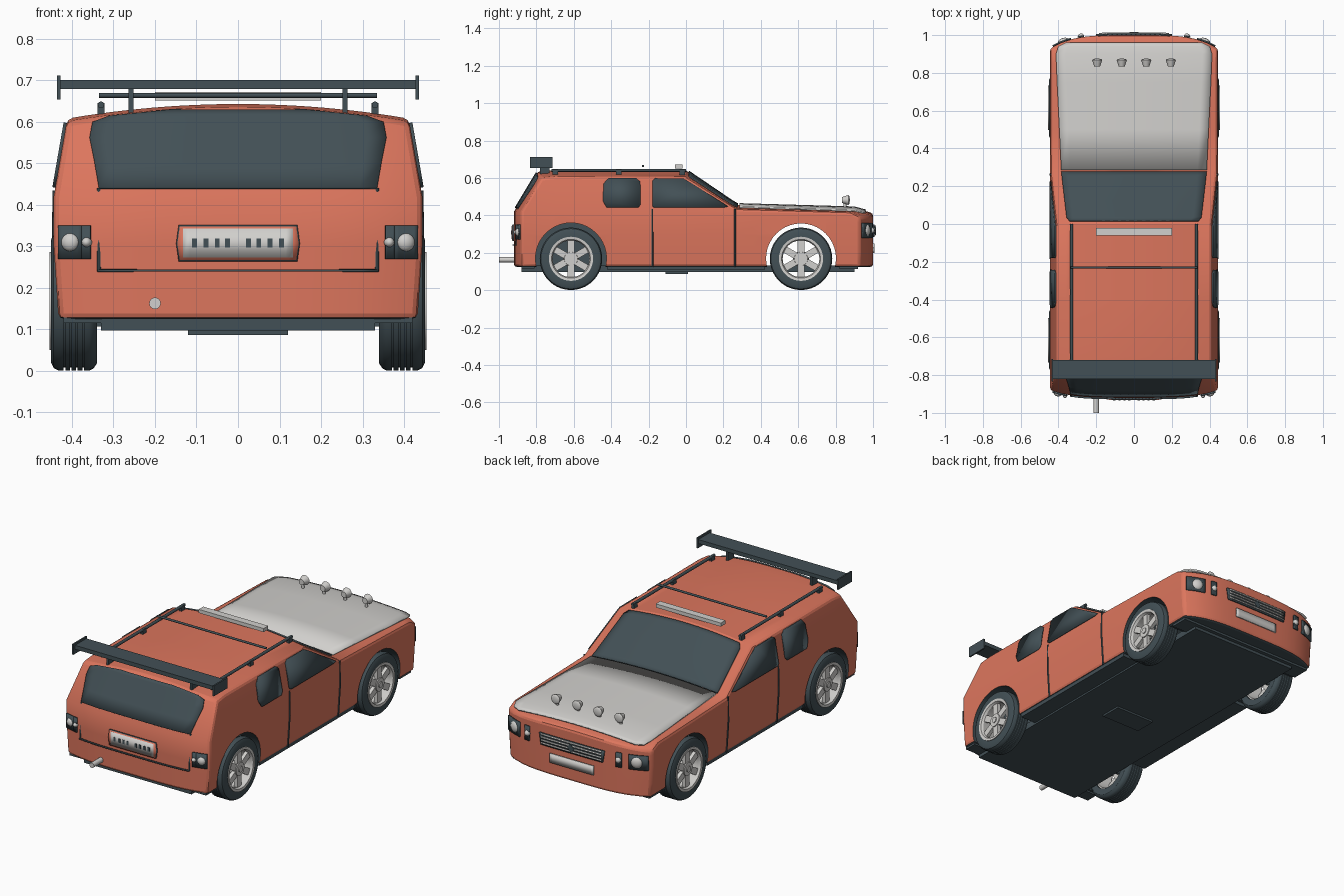
import bpy, bmesh, math
from mathutils import Matrix, Vector

if "Cube" in bpy.data.objects:
    bpy.data.objects.remove(bpy.data.objects["Cube"])


def material(name, rgb):
    m = bpy.data.materials.new(name)
    m.use_nodes = True
    m.diffuse_color = (*rgb, 1)
    m.node_tree.nodes["Principled BSDF"].inputs["Base Color"].default_value = (*rgb, 1)
    return m


ORANGE = material("orange paint", (0.72, 0.18, 0.11))
SLATE = material("dark slate", (0.055, 0.08, 0.092))
GREY = material("light grey", (0.64, 0.63, 0.61))


def select(ob):
    bpy.ops.object.select_all(action="DESELECT")
    ob.select_set(True)
    bpy.context.view_layer.objects.active = ob


def finish(name, bm, *mats, fix=True):
    if fix:
        bmesh.ops.recalc_face_normals(bm, faces=bm.faces)
    me = bpy.data.meshes.new(name)
    bm.to_mesh(me)
    bm.free()
    for m in mats:
        me.materials.append(m)
    ob = bpy.data.objects.new(name, me)
    bpy.context.collection.objects.link(ob)
    select(ob)
    bpy.ops.object.shade_smooth_by_angle(angle=math.radians(32))
    return ob


def box(name, center, size, mat, rot=Matrix()):
    bm = bmesh.new()
    bmesh.ops.create_cube(bm, size=1, matrix=Matrix.Translation(center) @ rot @ Matrix.Diagonal((*size, 1)))
    return finish(name, bm, mat)


def rod(name, a, b, r, mat, r2=None, seg=16):
    a, b = Vector(a), Vector(b)
    turn = (b - a).to_track_quat("Z", "Y").to_matrix().to_4x4()
    bm = bmesh.new()
    bmesh.ops.create_cone(bm, cap_ends=True, segments=seg, radius1=r, radius2=r2 or r,
                          depth=(b - a).length, matrix=Matrix.Translation((a + b) / 2) @ turn)
    return finish(name, bm, mat)


def ball(name, center, size, mat, angle=0):
    bm = bmesh.new()
    mtx = Matrix.Translation(center) @ Matrix.Rotation(angle, 4, "Z") @ Matrix.Diagonal((*size, 1))
    bmesh.ops.create_uvsphere(bm, u_segments=20, v_segments=12, radius=1, matrix=mtx)
    return finish(name, bm, mat)


def lathe(name, profile, side, y, z, mat, seg=40):
    """Closed (x, radius) profile turned about the axle."""
    bm = bmesh.new()
    rings = []
    for i in range(seg):
        a = math.tau * i / seg
        rings.append([bm.verts.new((side * x, y + r * math.cos(a), z + r * math.sin(a))) for x, r in profile])
    n = len(profile)
    for i in range(seg):
        p, q = rings[i], rings[(i + 1) % seg]
        for k in range(n):
            bm.faces.new((p[k], p[(k + 1) % n], q[(k + 1) % n], q[k]))
    return finish(name, bm, mat)


def table(t, pts):
    for (a, va), (b, vb) in zip(pts, pts[1:]):
        if t <= b:
            return va + (vb - va) * max(0, t - a) / (b - a)
    return pts[-1][1]


# Shape rules for the body
def width(z): return table(z, [(0.12, 0.432), (0.3, 0.444), (0.42, 0.444), (0.61, 0.411)])
def top(y): return table(y, [(-0.92, 0.6), (-0.7, 0.608), (0, 0.605), (0.27, 0.435), (0.9, 0.417), (1, 0.39)])
def crown(y): return table(y, [(0, 0.035), (0.27, 0.022), (1, 0.022)])
def roof_at(x, y): return (x, y, top(y) + crown(y) * (1 - (x / width(top(y))) ** 2))
def rear_at(x, z): return (x, -0.92 + 0.04 * (x / width(z)) ** 4 + 0.6 * max(0, z - 0.42), z)
def nose_at(x, z): return (x, 1 - 0.07 * (x / width(z)) ** 4, z)


# Body: a box grid shaped by the rules, then arches cut out
ys = [-0.92, -0.7, -0.4, 0, 0.27, 0.5, 0.75, 0.85, 0.9, 1]
NX, NZ = 16, 4


def place(i, j, k):
    u, y = 2 * i / NX - 1, ys[j]
    t = top(y)
    z = (0.125, 0.2, 0.3, min(0.42, t - 0.03), t)[k]
    x = u * width(z)
    if k == NZ:
        z += crown(y) * (1 - u * u)
    y -= 0.07 * u ** 4 * max(0, (y - 0.85) / 0.15)
    if j == 0:
        y += 0.04 * u ** 4 + 0.6 * max(0, z - 0.42)
    return x, y, z


bm = bmesh.new()
grid = {}


def vert(*key):
    if key not in grid:
        grid[key] = bm.verts.new(place(*key))
    return grid[key]


size = (NX, len(ys) - 1, NZ)
for axis in range(3):
    a, b = [d for d in range(3) if d != axis]
    for end in (0, size[axis]):
        for p in range(size[a]):
            for q in range(size[b]):
                corners = []
                for dp, dq in ((0, 0), (1, 0), (1, 1), (0, 1)):
                    key = [end] * 3
                    key[a], key[b] = p + dp, q + dq
                    corners.append(vert(*key))
                face = bm.faces.new(corners)
                face.material_index = int(axis == 2 and end == 0)
body = finish("body", bm, ORANGE, SLATE)
bev = body.modifiers.new("soft edges", "BEVEL")
bev.width, bev.segments, bev.limit_method, bev.angle_limit = 0.014, 2, "ANGLE", math.radians(50)
bpy.ops.object.modifier_apply(modifier=bev.name)
for x0, x1, y, r in ((-0.6, 0.6, 0.615, 0.187), (0.31, 0.6, -0.615, 0.19), (-0.6, -0.31, -0.615, 0.19)):
    cutter = rod("arch_cutter", (x0, y, 0.17), (x1, y, 0.17), r, SLATE, seg=40)
    cutter.hide_render = True
    select(body)
    cut = body.modifiers.new("arch", "BOOLEAN")
    cut.object, cut.operation, cut.solver, cut.material_mode = cutter, "DIFFERENCE", "EXACT", "TRANSFER"
    bpy.ops.object.modifier_apply(modifier=cut.name)
    bpy.data.objects.remove(cutter)
bpy.ops.object.shade_smooth_by_angle(angle=math.radians(32))


def plate(ob):
    m = ob.modifiers.new("thickness", "SOLIDIFY")
    m.thickness, m.offset = 0.008, 0
    return ob


def panel(name, rows, surface, lift, mat, cols=16):
    """Plate lying on a surface; rows are (position, x start, x end)."""
    bm = bmesh.new()
    lines = [[bm.verts.new(Vector(surface(a + (b - a) * c / cols, t)) + Vector(lift)) for c in range(cols + 1)]
             for t, a, b in rows]
    for p, q in zip(lines, lines[1:]):
        for c in range(cols):
            bm.faces.new((p[c], p[c + 1], q[c + 1], q[c]))
    return plate(finish(name, bm, mat))


def sym(rows): return [(t, -h, h) for t, h in rows]


UP, BACK, FORE = (0, 0, 0.005), (0, -0.004, 0), (0, 0.004, 0)
panel("hood", sym([(0.285, 0.385), (0.5, 0.395), (0.75, 0.407), (0.9, 0.413), (0.94, 0.4), (0.96, 0.36)]),
      roof_at, UP, GREY)
panel("windshield", sym([(0.015, 0.34), (0.035, 0.357), (0.12, 0.367), (0.25, 0.382), (0.275, 0.385)]),
      roof_at, UP, SLATE)
panel("rear_glass", sym([(0.44, 0.335), (0.5, 0.345), (0.56, 0.357), (0.598, 0.35), (0.613, 0.31), (0.628, 0.16)]),
      rear_at, BACK, SLATE)

# Tailgate seam, plate and its marks
panel("tailgate_seam", sym([(0.239, 0.338), (0.245, 0.338)]), rear_at, BACK, SLATE)
panel("plate_border", sym([(0.264, 0.143), (0.307, 0.149), (0.351, 0.143)]), rear_at, BACK, SLATE)
panel("plate_frame", sym([(0.267, 0.14), (0.307, 0.146), (0.348, 0.14)]), rear_at, (0, -0.006, 0), ORANGE)
panel("rear_plate", sym([(0.273, 0.132), (0.343, 0.132)]), rear_at, (0, -0.009, 0), GREY)
for x in (0.025, 0.05, 0.077, 0.105):
    for s in (-1, 1):
        box("plate_mark", (s * x, -0.932, 0.308), (0.012, 0.006, 0.022), SLATE)

# Grille and front plate
panel("grille", sym([(0.285, 0.19), (0.35, 0.2)]), nose_at, FORE, SLATE)
for n in range(4):
    z = 0.293 + n * 0.016
    panel("grille_slat", sym([(z, 0.185), (z + 0.007, 0.185)]), nose_at, (0, 0.01, 0), GREY)
box("grille_badge", (0, 1.01, 0.318), (0.03, 0.012, 0.035), SLATE, Matrix.Rotation(math.pi / 4, 4, "Y"))
panel("front_plate", sym([(0.2, 0.135), (0.25, 0.135)]), nose_at, FORE, GREY)

side_glass = {
    "front_side_window": [(-0.18, 0.45), (-0.18, 0.585), (-0.165, 0.598), (-0.015, 0.597), (0.03, 0.571),
                          (0.225, 0.448), (0.2, 0.442), (-0.17, 0.442)],
    "rear_side_window": [(-0.445, 0.48), (-0.44, 0.57), (-0.415, 0.598), (-0.265, 0.598), (-0.245, 0.58),
                         (-0.242, 0.46), (-0.255, 0.442), (-0.425, 0.442)]}
for s in (-1, 1):
    # Side windows, pillar line and door seams
    for name, pts in side_glass.items():
        bm = bmesh.new()
        bm.faces.new([bm.verts.new((s * (width(z) + 0.003), y, z)) for y, z in pts[::-s]])
        plate(finish(name, bm, SLATE, fix=False))
    for y in (-0.18, 0.262):
        for z0, z1 in ((0.125, 0.3), (0.3, 0.435)):
            rod("door_seam", (s * width(z0), y, z0), (s * width(z1), y, z1), 0.005, SLATE, seg=8)
    rod("tailgate_edge", rear_at(s * 0.335, 0.24), rear_at(s * 0.335, 0.44), 0.005, SLATE, seg=8)

    # Lamps, a large and a small one in each corner
    for end, at, lift, z, lamps in (("tail", rear_at, BACK, 0.31, ((0.404, 0.036, 0.022), (0.364, 0.012, 0.012))),
                                    ("head", nose_at, FORE, 0.32, ((0.375, 0.055, 0.03), (0.28, 0.018, 0.016)))):
        for x, half, r in lamps:
            edge = sorted((s * (x - half * 0.75), s * min(x + half, 0.432)))
            panel(end + "_lamp_housing", [(z - 0.04, *edge), (z + 0.04, *edge)], at, lift, SLATE, cols=6)
            p, q = Vector(at(s * (x - 0.01), z)), Vector(at(s * (x + 0.01), z))
            d = (q - p) * s
            ball(end + "_lamp", (p + q) / 2 + Vector(lift), (r, 0.016, r), GREY, math.atan2(d.y, d.x))

    # Roof rails and spoiler supports
    rod("roof_rail", (s * 0.33, -0.72, 0.641), (s * 0.33, 0, 0.641), 0.008, SLATE)
    for y in (-0.7, -0.36, -0.02):
        box("rail_foot", (s * 0.33, y, 0.63), (0.016, 0.03, 0.03), SLATE)
    box("spoiler_post", (s * 0.258, -0.755, 0.655), (0.012, 0.05, 0.07), SLATE)
    box("spoiler_end_plate", (s * 0.432, -0.775, 0.683), (0.008, 0.12, 0.058), SLATE)

    # Wheels
    tread = [(0.34, 0.116), (0.34, 0.15), (0.348, 0.162), (0.358, 0.167)]
    for x in (0.373, 0.388, 0.403, 0.418):
        tread += [(x - 0.002, 0.167), (x - 0.002, 0.16), (x + 0.002, 0.16), (x + 0.002, 0.167)]
    tread += [(0.432, 0.167), (0.444, 0.161), (0.45, 0.148), (0.45, 0.116)]
    for end, y in (("front", 0.615), ("rear", -0.615)):
        lathe(end + "_tyre", tread, s, y, 0.168, SLATE)
        lathe(end + "_rim", [(0.35, 0.118), (0.35, 0.108), (0.44, 0.098), (0.452, 0.104), (0.454, 0.118)],
              s, y, 0.168, GREY)
        rod(end + "_hub", (s * 0.41, y, 0.168), (s * 0.445, y, 0.168), 0.042, GREY, 0.036, 24)
        rod(end + "_hub_cap", (s * 0.44, y, 0.168), (s * 0.45, y, 0.168), 0.016, GREY)
        for n in range(6):
            turn = Matrix.Rotation(n * math.tau / 6, 4, "X")
            mid = Vector((s * 0.43, y, 0.168)) + turn @ Vector((0, 0, 0.07))
            box(end + "_spoke", mid, (0.02, 0.036, 0.08), GREY, turn)

# Spoiler, roof bar and roof light
box("spoiler_wing", (0, -0.77, 0.69), (0.86, 0.1, 0.022), SLATE)
rod("roof_cross_bar", (-0.335, -0.23, 0.664), (0.335, -0.23, 0.664), 0.006, SLATE)
box("roof_light_bar", (0, -0.04, 0.662), (0.4, 0.04, 0.02), GREY)

# Hood spot lamps
for x in (-0.195, -0.065, 0.065, 0.195):
    rod("spot_lamp_stem", (x, 0.85, 0.43), (x, 0.85, 0.48), 0.008, GREY)
    rod("spot_lamp_shell", (x, 0.835, 0.482), (x, 0.868, 0.482), 0.016, GREY, 0.027, 20)
    ball("spot_lamp_lens", (x, 0.868, 0.482), (0.026, 0.008, 0.026), GREY)

# Underside
box("floor", (0, 0.01, 0.115), (0.66, 1.78, 0.035), SLATE)
box("centre_sill", (0, 0, 0.118), (0.85, 0.84, 0.022), SLATE)
box("rear_skirt", (0, -0.845, 0.124), (0.84, 0.07, 0.018), SLATE)
box("front_skirt", (0, 0.87, 0.122), (0.84, 0.1, 0.018), SLATE)
box("underbody_cover", (0, -0.05, 0.094), (0.24, 0.12, 0.014), SLATE)
for y in (-0.615, 0.615):
    rod("axle", (-0.42, y, 0.168), (0.42, y, 0.168), 0.014, SLATE)
rod("exhaust", (-0.2, -1, 0.163), (-0.2, -0.85, 0.163), 0.014, GREY)
